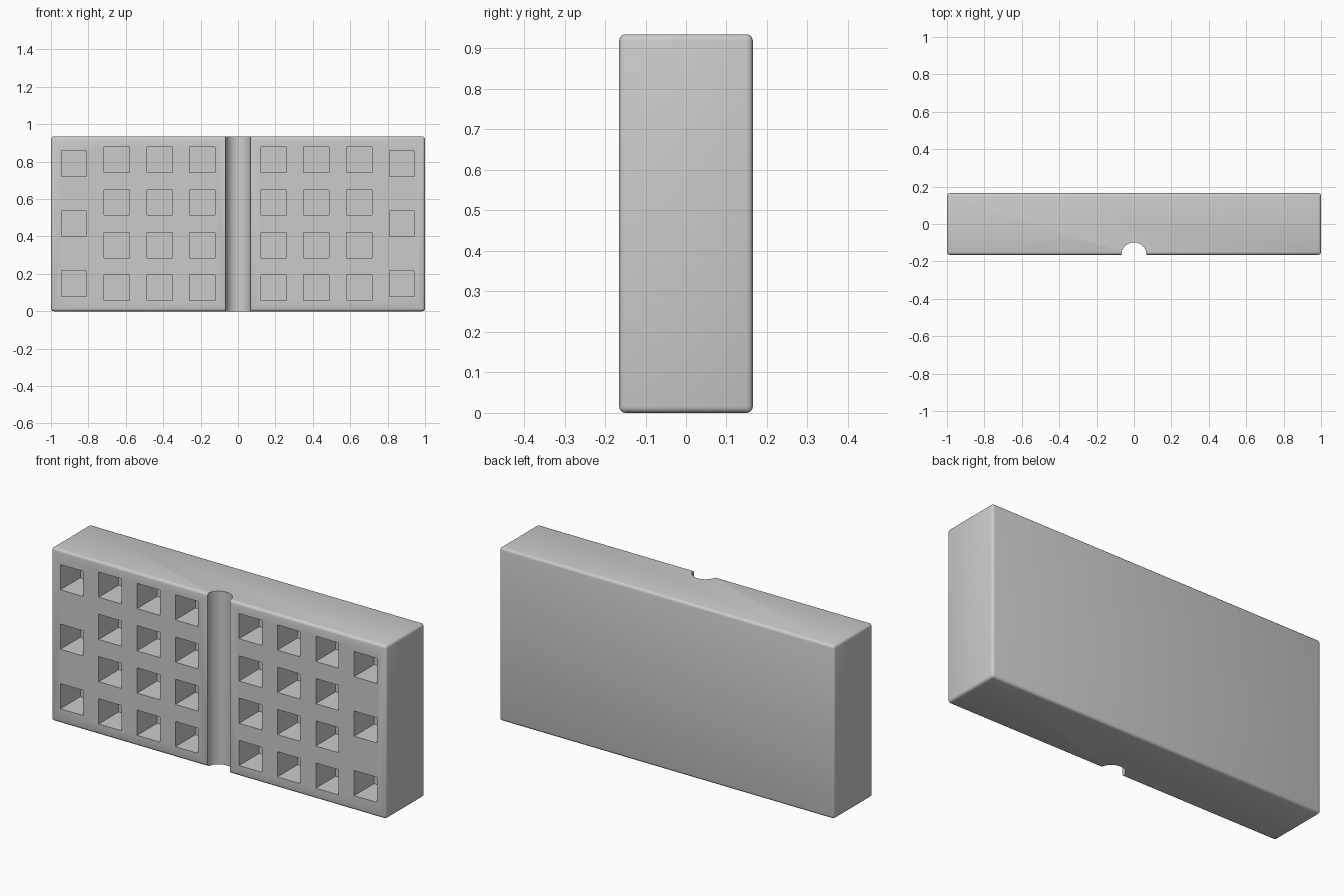
import bpy, math

if "Cube" in bpy.data.objects:
    bpy.data.objects.remove(bpy.data.objects["Cube"])

W, D, H = 2.0, 0.33, 0.935
FRONT = -D / 2

grey = bpy.data.materials.new("light_grey")
grey.diffuse_color = (0.6, 0.6, 0.6, 1)
grey.use_nodes = True
grey.node_tree.nodes["Principled BSDF"].inputs["Base Color"].default_value = grey.diffuse_color


def box(name, size, loc):
    bpy.ops.mesh.primitive_cube_add(size=1, location=loc)
    ob = bpy.context.object
    ob.name = name
    ob.scale = size
    bpy.ops.object.transform_apply(location=False, rotation=False, scale=True)
    return ob


# Rounded main slab
block = box("block", (W, D, H), (0, 0, H / 2))
block.data.materials.append(grey)
bev = block.modifiers.new("rounded_edges", "BEVEL")
bev.width, bev.segments = 0.015, 3

# Half-round groove down the middle of the front
bpy.ops.mesh.primitive_cylinder_add(vertices=48, radius=0.067, depth=2,
                                    location=(0, FRONT, H / 2))
cutters = [bpy.context.object]
cutters[0].name = "groove_cutter"

# Square pockets: three inner columns of four, one outer column of three per side
POCKET, DEPTH = 0.136, 0.17
spots = [(x, H / 2 + (i - 1.5) * 0.228) for x in (0.19, 0.419, 0.648) for i in range(4)]
spots += [(0.877, H / 2 + i * 0.321) for i in (-1, 0, 1)]
for side in (-1, 1):
    for x, z in spots:
        cutters.append(box("pocket_cutter", (POCKET, DEPTH + 0.1, POCKET),
                           (side * x, FRONT + (DEPTH - 0.1) / 2, z)))

# Join the separate cutters into one hidden helper
bpy.ops.object.select_all(action="DESELECT")
for ob in cutters:
    ob.select_set(True)
bpy.context.view_layer.objects.active = cutters[0]
bpy.ops.object.join()
cutter = bpy.context.object
cutter.name = "front_cutter"
cutter.data.materials.clear()
cutter.data.materials.append(grey)
cutter.hide_render = True
cutter.display_type = "WIRE"

cut = block.modifiers.new("front_cuts", "BOOLEAN")
cut.operation, cut.solver, cut.object = "DIFFERENCE", "EXACT", cutter

# Apply cuts, then smooth the rounded parts
bpy.ops.object.select_all(action="DESELECT")
block.select_set(True)
bpy.context.view_layer.objects.active = block
for m in list(block.modifiers):
    bpy.ops.object.modifier_apply(modifier=m.name)
bpy.ops.object.shade_smooth_by_angle(angle=math.radians(35))
bpy.data.objects.remove(cutter, do_unlink=True)
